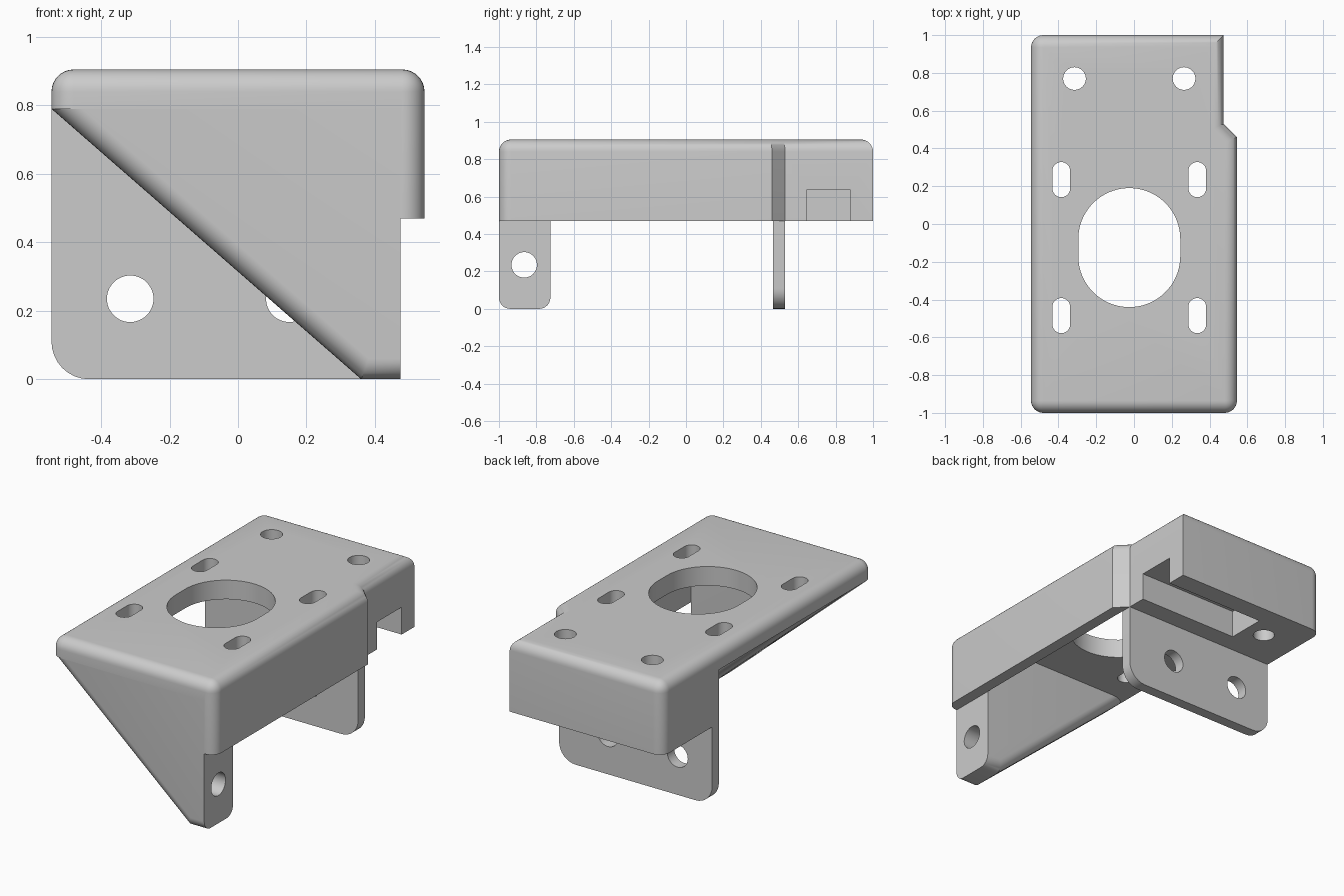
import bpy, bmesh, math

old = bpy.data.objects.get("Cube")
if old:
    bpy.data.objects.remove(old, do_unlink=True)

grey = bpy.data.materials.new("plain_grey")
grey.use_nodes = True
grey.diffuse_color = (0.6, 0.6, 0.6, 1)
grey.node_tree.nodes["Principled BSDF"].inputs["Base Color"].default_value = (0.6, 0.6, 0.6, 1)


def prism(name, outline, axis, lo, hi, radius=0, test=None):
    """Extrude a 2D outline along an axis; round the edges that pass the test."""
    place = {"x": lambda a, b, h: (h, a, b),
             "y": lambda a, b, h: (a, h, b),
             "z": lambda a, b, h: (a, b, h)}[axis]
    bm = bmesh.new()
    rings = [[bm.verts.new(place(a, b, h)) for a, b in outline] for h in (lo, hi)]
    for ring in rings:
        bm.faces.new(ring)
    n = len(outline)
    for i in range(n):
        j = (i + 1) % n
        bm.faces.new((rings[0][i], rings[0][j], rings[1][j], rings[1][i]))
    bmesh.ops.recalc_face_normals(bm, faces=bm.faces)
    if test:
        edges = [e for e in bm.edges if test(e.verts[0].co, e.verts[1].co)]
        bmesh.ops.bevel(bm, geom=edges, offset=radius, segments=8, profile=0.5,
                        affect='EDGES', clamp_overlap=True)
        bmesh.ops.recalc_face_normals(bm, faces=bm.faces)
    mesh = bpy.data.meshes.new(name)
    bm.to_mesh(mesh)
    bm.free()
    mesh.materials.append(grey)
    obj = bpy.data.objects.new(name, mesh)
    bpy.context.collection.objects.link(obj)
    return obj


def rect(a0, b0, a1, b1):
    return [(a0, b0), (a1, b0), (a1, b1), (a0, b1)]


def rounded_slot(a, b, r, straight=0, steps=24):
    """Circle, or a slot lengthened along the second coordinate."""
    pts = []
    for side in (1, -1):
        for i in range(steps + 1 if straight else steps):
            t = math.pi * i / steps
            pts.append((a + side * r * math.cos(t), b + side * (straight / 2 + r * math.sin(t))))
    return pts


def cut(obj, outline, axis, lo, hi):
    cutter = prism("cutter", outline, axis, lo, hi)
    cutter.hide_render = True
    mod = obj.modifiers.new("cut", 'BOOLEAN')
    mod.operation, mod.solver, mod.object = 'DIFFERENCE', 'EXACT', cutter
    bpy.context.view_layer.objects.active = obj
    bpy.ops.object.modifier_apply(modifier=mod.name)
    bpy.data.objects.remove(cutter, do_unlink=True)


W, INNER = 0.545, 0.475          # outer half width, inner face of the side wall
BASE, UNDER, TOP = 0.47, 0.79, 0.905
TAB_FRONT, TAB_BACK = 0.465, 0.53

# Mounting plate with side wall and solid rear block
outline = [(-W, -1), (W, -1), (W, 0.46), (INNER, TAB_BACK), (INNER, 1), (-W, 1)]


def plate_edge(p, q):
    on_top = min(p.z, q.z) > TOP - 0.001
    upright = abs(p.z - q.z) > 0.1 and (p.y < -0.9 or p.x < -0.5)
    return on_top or upright


plate = prism("mounting_plate", outline, "z", BASE, TOP, 0.065, plate_edge)
cut(plate, rect(-1, -1.2, INNER, TAB_FRONT), "z", 0.2, UNDER)      # hollow underside
cut(plate, rect(0.645, 0.3, 0.88, 0.635), "x", -0.19, 0.7)         # side channel
cut(plate, rounded_slot(-0.025, -0.125, 0.27, 0.09, 40), "z", 0.3, 1.1)
for x in (-0.385, 0.335):
    for y in (0.235, -0.485):
        cut(plate, rounded_slot(x, y, 0.047, 0.092), "z", 0.3, 1.1)
for x in (-0.315, 0.265):
    cut(plate, rounded_slot(x, 0.77, 0.06), "z", 0.3, 1.1)

# Front wedge with rounded lower edges and a cross hole
wedge = prism("front_wedge", [(-W, UNDER), (0.36, 0), (INNER, 0), (INNER, UNDER)], "y", -1, -0.725,
              0.06, lambda p, q: abs(p.y - q.y) < 0.01 and min(p.z, q.z) < 0.01
              and not (p.x > 0.47 and q.x > 0.47))
cut(wedge, rounded_slot(-0.865, 0.235, 0.068), "x", -1, 1)

# Rear hanging tab with rounded lower corners and two holes
tab = prism("rear_tab", rect(-W, 0, INNER, BASE), "y", TAB_FRONT, TAB_BACK, 0.11,
            lambda p, q: abs(p.y - q.y) > 0.01 and p.z < 0.01)
for x in (-0.315, 0.15):
    cut(tab, rounded_slot(x, 0.235, 0.068), "y", 0.2, 0.8)

# Smooth the rounded edges, keep the flat faces crisp
for obj in (plate, wedge, tab):
    bpy.ops.object.select_all(action='DESELECT')
    obj.select_set(True)
    bpy.context.view_layer.objects.active = obj
    bpy.ops.object.shade_smooth_by_angle(angle=math.radians(30))
